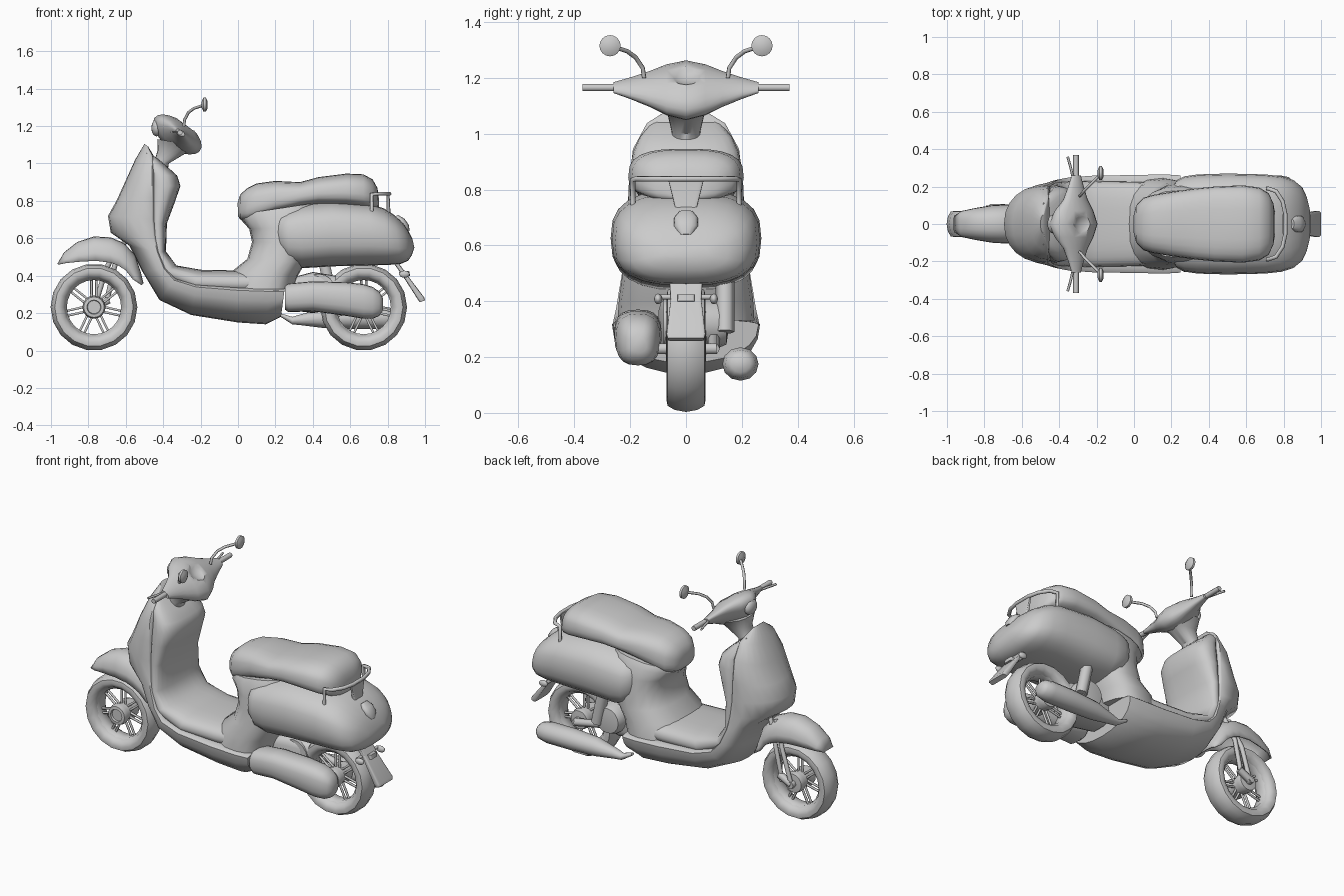
import bpy, bmesh
from math import sin, cos, pi, tau
from mathutils import Vector as V


def finish(name, bm):
    bmesh.ops.recalc_face_normals(bm, faces=bm.faces)
    me = bpy.data.meshes.new(name)
    bm.to_mesh(me)
    bm.free()
    ob = bpy.data.objects.new(name, me)
    bpy.context.collection.objects.link(ob)
    return ob


def skin(name, rings, closed=True, caps=True, loop=False):
    bm = bmesh.new()
    vs = [[bm.verts.new(p) for p in r] for r in rings]
    n = len(vs[0])
    pairs = list(zip(vs, vs[1:])) + ([(vs[-1], vs[0])] if loop else [])
    for a, b in pairs:
        for i in range(n if closed else n - 1):
            j = (i + 1) % n
            bm.faces.new((a[i], a[j], b[j], b[i]))
    if caps:
        bm.faces.new(vs[0])
        bm.faces.new(vs[-1])
    return finish(name, bm)


def pw(t, e):
    return (1 if t >= 0 else -1) * abs(t) ** (2 / e)


def loft3(name, secs, e=2.4, m=0.5, n=20, half=False):
    """Sections are (P, Q, W): superellipse from P to Q, half-width W, widest at fraction m."""
    rings = []
    for p, q, w in secs:
        p, q, w = V(p), V(q), V(w)
        ring = []
        for i in range(n + 1 if half else n):
            a = pi / 2 + pi * i / n if half else tau * i / n
            u, v = pw(round(cos(a), 6), e), pw(round(sin(a), 6), e)
            f = m + u * (m if u < 0 else 1 - m)
            ring.append(p.lerp(q, f) + w * v)
        rings.append(ring)
    return skin(name, rings, not half, not half)


def loft(name, secs, y=0, **k):
    return loft3(name, [((a, y, b), (c, y, d), (0, w, 0)) for a, b, c, d, w in secs], **k)


def lathe_y(name, prof, c, n=24, loop=True):
    rings = [[(c[0] + r * cos(tau * i / n), c[1] + y, c[2] + r * sin(tau * i / n))
              for i in range(n)] for r, y in prof]
    return skin(name, rings, caps=not loop, loop=loop)


def tubes(name, paths, r):
    cu = bpy.data.curves.new(name, 'CURVE')
    cu.dimensions, cu.bevel_depth, cu.bevel_resolution, cu.use_fill_caps = '3D', r, 1, True
    for path in paths:
        s = cu.splines.new('POLY')
        s.points.add(len(path) - 1)
        for pt, co in zip(s.points, path):
            pt.co = (*co, 1)
        s.use_smooth = True
    ob = bpy.data.objects.new(name, cu)
    bpy.context.collection.objects.link(ob)


def ball(name, c, s):
    bm = bmesh.new()
    bmesh.ops.create_uvsphere(bm, u_segments=16, v_segments=10, radius=1)
    for v in bm.verts:
        v.co = V(c) + v.co * V(s)
    return finish(name, bm)


# wheels: tyre, rim, hub, paired spokes
for tag, x in (("front", -0.77), ("rear", 0.672)):
    c = (x, 0, 0.232)
    lathe_y(tag + "_tyre", [(.152, -.035), (.165, -.057), (.188, -.07), (.21, -.066), (.225, -.04), (.232, 0),
                            (.225, .04), (.21, .066), (.188, .07), (.165, .057), (.152, .035)], c, 18)
    lathe_y(tag + "_rim", [(.145, -.03), (.162, -.045), (.162, .045), (.145, .03)], c)
    lathe_y(tag + "_hub", [(.035, -.06), (.038, -.072), (.055, -.07), (.062, -.045), (.05, 0), (.062, .045),
                           (.055, .07), (.035, .072)], c, 16, False)
    paths = []
    for k in range(7):
        a = tau * k / 7 + pi / 2
        ax = V((cos(a), 0, sin(a)))
        for d in (-.013, .013):
            off = V((-sin(a), 0, cos(a))) * d
            paths.append([V(c) + ax * r + off for r in (.045, .155)])
    tubes(tag + "_spokes", paths, .007)

# front fender shell
f = loft("front_fender", [(-.965, .465, -.96, .46, .045), (-.93, .525, -.92, .468, .07),
                          (-.86, .58, -.85, .475, .085), (-.77, .61, -.76, .48, .1),
                          (-.68, .605, -.68, .47, .105), (-.61, .575, -.64, .455, .105),
                          (-.55, .51, -.6, .43, .1), (-.52, .42, -.56, .38, .09),
                          (-.505, .36, -.515, .35, .08)], m=1, n=12, half=True)
mod = f.modifiers.new("thick", 'SOLIDIFY')
mod.thickness = .008

# one-sided front fork with link
tubes("front_fork", [[(-.6, .05, .6), (-.66, .085, .45), (-.7, .085, .27)],
                     [(-.64, .05, .58), (-.71, .085, .42), (-.765, .085, .24)]], .014)
tubes("fork_link", [[(-.69, .085, .27), (-.77, .085, .23)], [(-.77, .1, .23), (-.77, .06, .23)]], .022)

# leg shield running into the floor pan
loft("leg_shield", [(-.5, 1.105, -.48, 1.09, .05), (-.55, 1.02, -.45, 1.04, .14),
                    (-.6, .91, -.44, .95, .19), (-.65, .8, -.435, .82, .205), (-.695, .72, -.43, .7, .21),
                    (-.68, .63, -.42, .6, .215), (-.58, .56, -.41, .52, .225), (-.51, .42, -.38, .44, .24),
                    (-.42, .27, -.33, .39, .25), (-.25, .19, -.22, .36, .258), (0, .15, 0, .345, .262),
                    (.15, .14, .17, .34, .265), (.23, .18, .25, .335, .26)], m=.88, e=2.2, n=24)
loft("inner_shield", [(-.5, 1.06, -.44, 1.035, .115), (-.49, .99, -.38, .985, .165),
                      (-.48, .94, -.325, .935, .188), (-.48, .88, -.308, .88, .2),
                      (-.48, .8, -.335, .8, .205), (-.47, .68, -.38, .68, .208),
                      (-.46, .52, -.385, .53, .218), (-.42, .4, -.33, .455, .225), (-.25, .31, -.2, .432, .23),
                      (0, .3, 0, .428, .225), (.14, .3, .12, .43, .22)], m=.45, e=2.7, n=24)

# column below the seat
loft("seat_column", [(-.06, .33, .3, .33, .245), (-.03, .425, .32, .4, .24), (.05, .49, .36, .47, .23),
                     (.075, .58, .38, .58, .222), (.06, .65, .4, .66, .215), (.015, .7, .42, .75, .2),
                     (.02, .73, .42, .79, .18)], m=.6, e=2.5)

# rear cowl
loft("rear_cowl", [(.2, .56, .2, .7, .19), (.23, .5, .23, .75, .235), (.27, .455, .27, .765, .255),
                   (.34, .44, .34, .785, .265), (.5, .45, .5, .8, .27), (.7, .455, .7, .785, .265),
                   (.8, .457, .78, .76, .255), (.87, .463, .835, .725, .235), (.91, .48, .88, .685, .2),
                   (.93, .51, .908, .645, .15), (.943, .55, .933, .595, .08)], e=2.7, n=24)

# seat
loft("seat", [(0, .72, -.002, .79, .05), (.012, .7, .012, .835, .1), (.05, .69, .05, .868, .14),
              (.1, .7, .1, .893, .155), (.2, .735, .2, .907, .172), (.33, .77, .33, .9, .19),
              (.43, .78, .43, .927, .2), (.58, .775, .58, .946, .207), (.67, .765, .67, .942, .195),
              (.72, .76, .72, .915, .165), (.745, .76, .745, .87, .11), (.755, .77, .752, .83, .06)],
     e=2.9, m=.4, n=24)

# rear rack
tubes("rack_rail", [[(.715, -.19, .735), (.715, -.19, .835), (.76, -.175, .838), (.795, -.12, .838),
                     (.81, -.05, .838), (.81, .05, .838), (.795, .12, .838), (.76, .175, .838),
                     (.715, .19, .835), (.715, .19, .735)]], .011)
loft("rack_stay", [(.795, .7, .825, .7, .035), (.793, .74, .815, .74, .04), (.795, .84, .81, .84, .065)],
     e=6)

# tail light, mud flap, indicators
loft("tail_light", [(.84, .715, .855, .725, .025), (.84, .695, .89, .705, .042), (.86, .665, .913, .672, .044),
                    (.88, .635, .918, .64, .022)], n=16)
loft("mud_flap", [(.83, .47, .85, .48, .06), (.88, .4, .9, .41, .055), (.96, .275, .995, .285, .07),
                  (.972, .258, 1.0, .268, .065)], e=8)
loft("plate_lamp", [(.885, .395, .92, .4, .03), (.875, .42, .915, .425, .03)], e=8)
for s, t in ((-1, "right"), (1, "left")):
    ball("indicator_" + t, (.89, s * .1, .408), (.028, .014, .019))
tubes("indicator_bar", [[(.87, -.1, .415), (.87, .1, .415)]], .01)

# transmission cover on the right side
loft("transmission_cover", [(.25, .22, .25, .345, .075), (.27, .205, .27, .358, .085), (.4, .21, .4, .37, .085),
                            (.58, .185, .58, .365, .085), (.67, .17, .67, .355, .08), (.72, .17, .72, .34, .07),
                            (.755, .185, .755, .315, .055), (.775, .215, .775, .28, .03)], y=-.172, e=2.6)

# engine, shock absorber, exhaust on the left side
lathe_y("engine_fan", [(.04, .15), (.075, .145), (.09, .11), (.09, -.08)], (.43, 0, .32), 16, False)
loft("engine_block", [(.25, .22, .25, .38, .08), (.4, .2, .4, .42, .1), (.52, .22, .52, .4, .07)], e=4)
tubes("shock_absorber", [[(.46, .14, .47), (.5, .14, .29)]], .034)
tubes("swing_arm", [[(.42, .1, .28), (.672, .1, .23)], [(.672, -.12, .23), (.672, .11, .23)]], .022)
loft("muffler", [(.22, .185, .225, .2, .012), (.29, .14, .29, .18, .022), (.34, .135, .34, .195, .032),
                 (.46, .12, .46, .225, .055), (.62, .115, .62, .235, .065), (.78, .115, .78, .235, .065),
                 (.83, .125, .83, .225, .055), (.85, .145, .85, .205, .035)], y=.195, e=2, n=12)

# handlebar cover with dished dashboard
prof = [(-.26, .265, -.332, -.285, .018), (-.2, .24, -.35, -.27, .036), (-.13, .22, -.375, -.25, .06),
        (-.07, .21, -.42, -.22, .085), (0, .205, -.45, -.198, .1)]
prof += [(-a[0], *a[1:]) for a in prof[-2::-1]]
head = loft3("handlebar_cover", [((a, y, 1.167 + w * .22), (b, y, 1.167 - w * .5), (-.3 * w, 0, w))
                                 for y, _, a, b, w in prof], e=2.1, m=.45)
cut = ball("dash_cutter", (-.235, 0, 1.27), (.095, .095, .095))
cut.hide_render = True
bo = head.modifiers.new("dish", 'BOOLEAN')
bo.operation, bo.object, bo.solver = 'DIFFERENCE', cut, 'EXACT'
bpy.context.view_layer.objects.active = head
bpy.ops.object.modifier_apply(modifier="dish")
bpy.data.objects.remove(cut)
loft("steering_neck", [(-.47, .95, -.38, .94, .05), (-.445, 1.02, -.37, 1.0, .052),
                       (-.43, 1.07, -.27, 1.06, .065), (-.43, 1.13, -.22, 1.095, .11)], e=2.5)
ball("headlight", (-.435, 0, 1.19), (.028, .05, .045))

# grips, levers, mirrors
for s, t in ((-1, "right"), (1, "left")):
    tubes("grip_" + t, [[(-.31, s * .24, 1.165), (-.31, s * .37, 1.165)]], .015)
    tubes("lever_" + t, [[(-.325, s * .24, 1.168), (-.338, s * .3, 1.168), (-.355, s * .36, 1.168)]], .007)
    tubes("mirror_stalk_" + t, [[(-.29, s * .15, 1.2), (-.285, s * .155, 1.235), (-.265, s * .18, 1.273),
                                 (-.235, s * .21, 1.295), (-.18, s * .265, 1.313)]], .008)
    loft("mirror_" + t, [(-.195, 1.3, -.195, 1.33, .015), (-.185, 1.277, -.185, 1.353, .038),
                         (-.172, 1.277, -.172, 1.353, .038), (-.163, 1.295, -.163, 1.335, .02)],
         y=s * .272, e=2, n=16)

# smooth shading with kept edges
for ob in bpy.context.scene.objects:
    ob.select_set(ob.type == 'MESH')
bpy.context.view_layer.objects.active = head
bpy.ops.object.shade_smooth_by_angle(angle=0.85)
